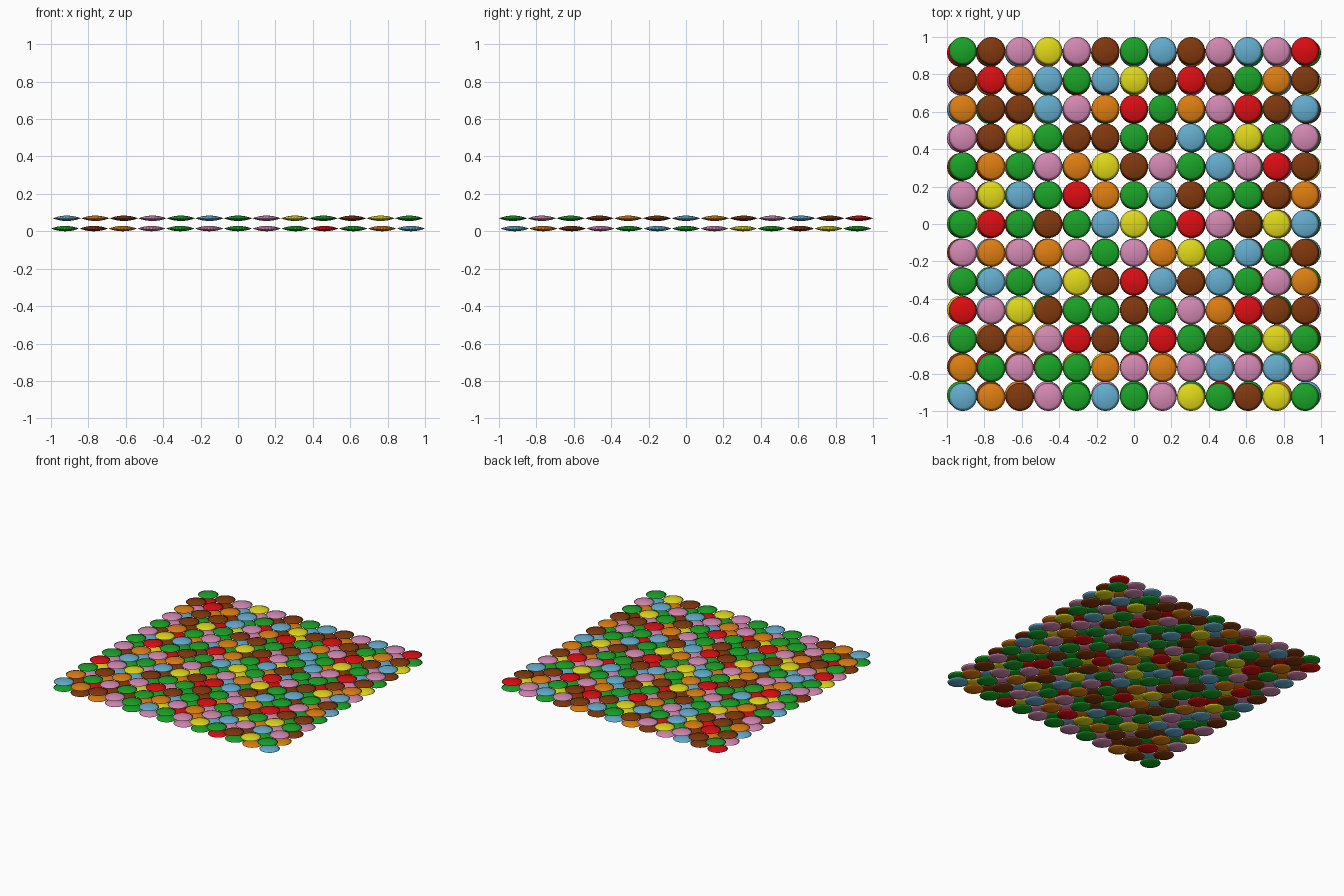
import bpy, bmesh, math

if "Cube" in bpy.data.objects:
    bpy.data.objects.remove(bpy.data.objects["Cube"])

R, H = 0.0754, 0.0145          # lens radius and half thickness
PX, PY = 0.1525, 0.1541        # pitch along x and y in the upper layer
Z_LOW, Z_UP = 0.0145, 0.0695
SEG, RINGS = 24, 5

COLOURS = {
    "G": ("green", (0.01, 0.37, 0.02)), "N": ("brown", (0.22, 0.04, 0.004)),
    "P": ("pink", (0.66, 0.25, 0.45)), "Y": ("yellow", (0.75, 0.70, 0.01)),
    "B": ("blue", (0.13, 0.42, 0.62)), "O": ("orange", (0.74, 0.21, 0.006)),
    "R": ("red", (0.72, 0.004, 0.006)),
}
# colour rows of the upper layer, back row first
ROWS = ["GNPYPNGBNPBPR", "NROBGBYNRNGON", "ONNBPORGOPRNB", "PNYGNNGNBGYGP",
        "GOGPOYNPGBPRN", "PYBGROGBNGGNO", "GRGNGBYGRPNYB", "POPOPGPOYGBGN",
        "GBGBYNRBNBGPO", "RPYNGGNGPORNN", "GNOPRNGRGNGYG", "OGPGGOPOPBPBP",
        "BONPGBGPYGNYG"]


def lens_mesh(name, colour):
    """Lens-shaped button: domed both sides, meeting in a thin rim."""
    bm = bmesh.new()
    radii = [i / RINGS for i in range(RINGS + 1)]
    prof = [(r * R, H * (1 - r * r)) for r in radii]
    prof += [(r, -z) for r, z in prof[-2::-1]]
    verts = [bm.verts.new((r, 0, z)) for r, z in prof]
    edges = [bm.edges.new(p) for p in zip(verts, verts[1:])]
    bmesh.ops.spin(bm, geom=verts + edges, axis=(0, 0, 1), cent=(0, 0, 0),
                   angle=math.tau, steps=SEG)
    bmesh.ops.remove_doubles(bm, verts=bm.verts, dist=1e-5)
    bmesh.ops.recalc_face_normals(bm, faces=bm.faces)
    for f in bm.faces:
        f.smooth = True
    me = bpy.data.meshes.new(name)
    bm.to_mesh(me)
    bm.free()
    mat = bpy.data.materials.new(name)
    mat.diffuse_color = (*colour, 1)
    mat.use_nodes = True
    mat.node_tree.nodes["Principled BSDF"].inputs["Base Color"].default_value = mat.diffuse_color
    me.materials.append(mat)
    return me


meshes = {k: lens_mesh(f"{n}_button", c) for k, (n, c) in COLOURS.items()}


def place(key, name, x, y, z):
    ob = bpy.data.objects.new(name, meshes[key])
    ob.location = (x, y, z)
    bpy.context.collection.objects.link(ob)


# upper layer, and the same layer turned a quarter turn underneath
for j, row in enumerate(ROWS):
    for i, key in enumerate(row):
        x, y = (i - 6) * PX, (6 - j) * PY
        place(key, f"upper_button_{j}_{i}", x, y, Z_UP)
        place(key, f"lower_button_{j}_{i}", -y, x, Z_LOW)
